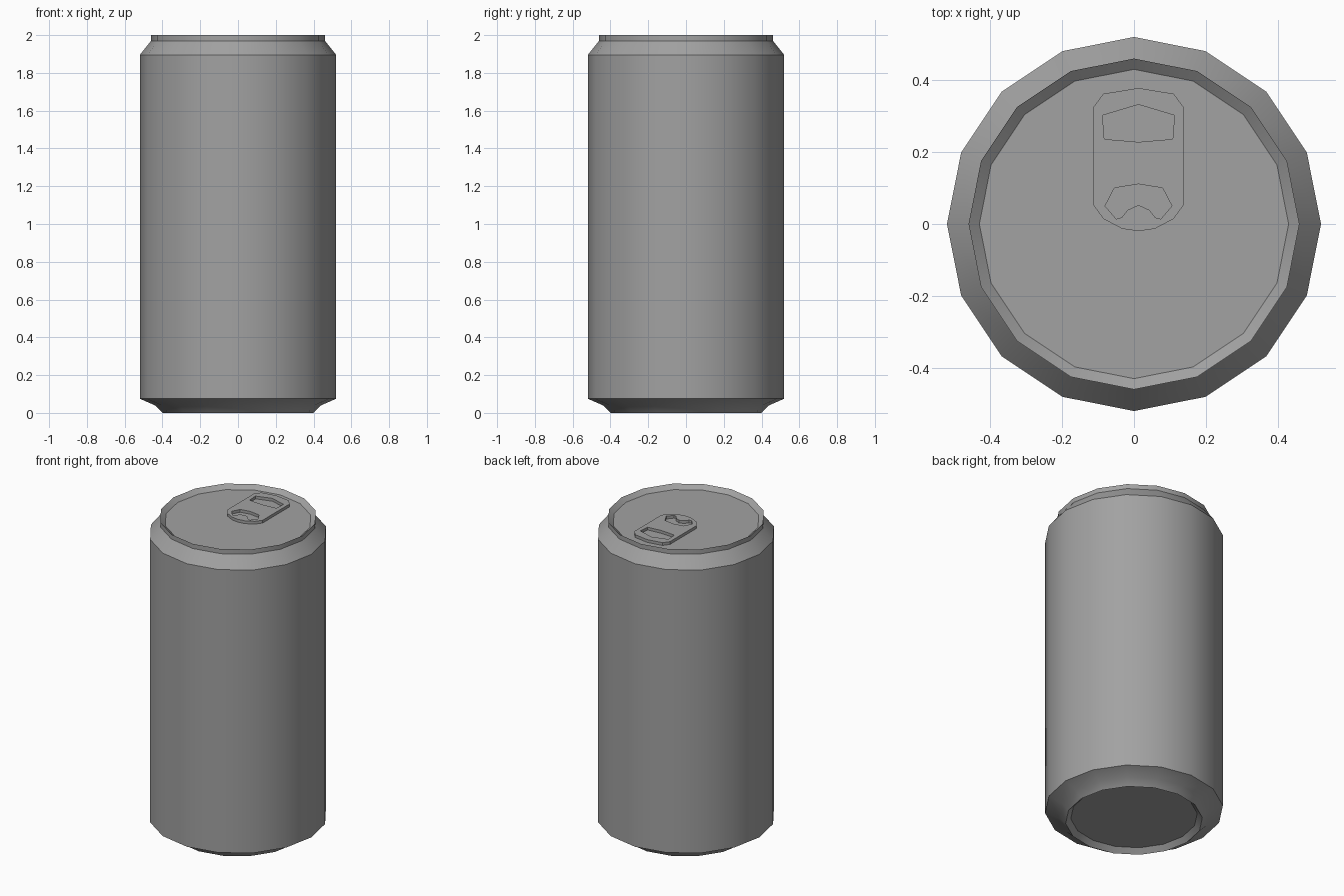
import bpy, bmesh, math

if "Cube" in bpy.data.objects:
    bpy.data.objects.remove(bpy.data.objects["Cube"])

SIDES = 16
LID_Z = 1.975

metal = bpy.data.materials.new("grey_metal")
metal.diffuse_color = (0.36, 0.36, 0.36, 1)
metal.use_nodes = True
metal.node_tree.nodes["Principled BSDF"].inputs["Base Color"].default_value = metal.diffuse_color


def finish(obj):
    """Assign the colour and smooth the shallow edges."""
    obj.data.materials.clear()
    obj.data.materials.append(metal)
    bpy.ops.object.select_all(action='DESELECT')
    obj.select_set(True)
    bpy.context.view_layer.objects.active = obj
    bpy.ops.object.shade_smooth_by_angle(angle=math.radians(30))


def lathe(name, profile, cap_start=False, cap_end=False):
    """Turn a (radius, height) profile around z."""
    bm = bmesh.new()
    rings = []
    for r, z in profile:
        rings.append([bm.verts.new((r * math.cos(2 * math.pi * i / SIDES),
                                    r * math.sin(2 * math.pi * i / SIDES), z))
                      for i in range(SIDES)])
    for a, b in zip(rings, rings[1:]):
        for i in range(SIDES):
            j = (i + 1) % SIDES
            bm.faces.new((a[i], a[j], b[j], b[i]))
    if cap_start:
        bm.faces.new(rings[0][::-1])
    if cap_end:
        bm.faces.new(rings[-1])
    mesh = bpy.data.meshes.new(name)
    bm.to_mesh(mesh)
    bm.free()
    obj = bpy.data.objects.new(name, mesh)
    bpy.context.collection.objects.link(obj)
    finish(obj)
    return obj


def mirrored(half):
    """Close an outline from its right half, listed between two points on the axis."""
    return half + [(-x, y) for x, y in half[-2:0:-1]]


# Can shell with recessed base, foot, straight wall and shoulder
lathe("can_body", [(0.37, 0.03), (0.40, 0.0), (0.44, 0.04), (0.52, 0.075),
                   (0.52, 1.895), (0.46, 1.97)], cap_start=True)

# Raised rim sloping inward to the flat lid
lathe("rim_and_lid", [(0.46, 1.97), (0.46, 2.0), (0.43, LID_Z)], cap_end=True)

# Pull tab outline with its finger hole and rivet cut-out
outline = mirrored([(0, 0.378), (0.098, 0.362), (0.126, 0.324), (0.126, 0.053),
                    (0.097, 0.014), (0.046, -0.013), (0, -0.02)])
finger_hole = mirrored([(0, 0.332), (0.1, 0.302), (0.095, 0.236), (0, 0.228)])
rivet_hole = mirrored([(0, 0.111), (0.067, 0.1), (0.093, 0.05), (0.062, 0.014),
                       (0.047, 0.018), (0.03, 0.039), (0, 0.053)])

curve = bpy.data.curves.new("pull_tab", 'CURVE')
curve.dimensions = '2D'
curve.fill_mode = 'BOTH'
curve.extrude = 0.009
for loop in (outline, finger_hole, rivet_hole):
    spline = curve.splines.new('POLY')
    spline.points.add(len(loop) - 1)
    for point, (x, y) in zip(spline.points, loop):
        point.co = (x, y, 0, 1)
    spline.use_cyclic_u = True
tab = bpy.data.objects.new("pull_tab", curve)
tab.location = (0.0125, 0, LID_Z + 0.009)
bpy.context.collection.objects.link(tab)
bpy.ops.object.select_all(action='DESELECT')
tab.select_set(True)
bpy.context.view_layer.objects.active = tab
bpy.ops.object.convert(target='MESH')
tab = bpy.context.view_layer.objects.active
finish(tab)
